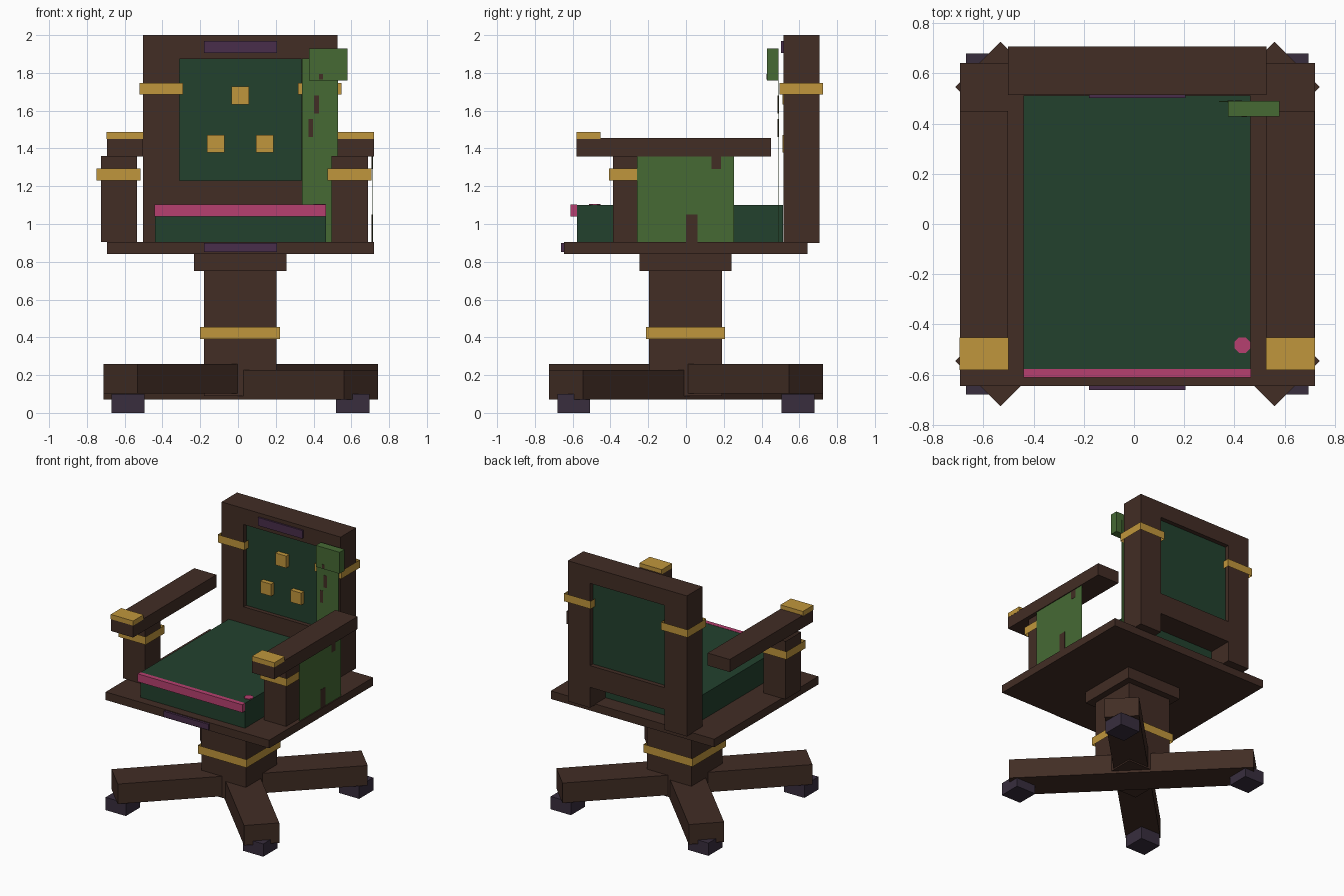
import bpy, bmesh, math

if "Cube" in bpy.data.objects:
    bpy.data.objects.remove(bpy.data.objects["Cube"])


def material(name, rgb):
    m = bpy.data.materials.new(name)
    m.diffuse_color = (*rgb, 1)
    m.use_nodes = True
    m.node_tree.nodes["Principled BSDF"].inputs["Base Color"].default_value = m.diffuse_color
    return m


WOOD = material("dark_wood", (0.054, 0.026, 0.018))
FABRIC = material("dark_green_fabric", (0.016, 0.053, 0.027))
GOLD = material("gold", (0.53, 0.305, 0.045))
MOSS = material("moss_green", (0.061, 0.144, 0.034))
PINK = material("pink", (0.47, 0.051, 0.16))
PURPLE = material("purple", (0.065, 0.027, 0.069))
CASTER = material("caster_grey", (0.040, 0.027, 0.048))


def finish(name, bm, mat):
    me = bpy.data.meshes.new(name)
    bm.to_mesh(me)
    bm.free()
    me.materials.append(mat)
    ob = bpy.data.objects.new(name, me)
    bpy.context.collection.objects.link(ob)
    return ob


def box(name, mat, x, y, z, open_ends=False):
    """Box from (min, max) pairs; open_ends removes the top and bottom."""
    bm = bmesh.new()
    bmesh.ops.create_cube(bm, size=1)
    for v in bm.verts:
        v.co = [(r[0] + r[1]) / 2 + c * (r[1] - r[0]) for c, r in zip(v.co, (x, y, z))]
    if open_ends:
        bm.normal_update()
        caps = [f for f in bm.faces if abs(f.normal.z) > 0.5]
        bmesh.ops.delete(bm, geom=caps, context='FACES_ONLY')
    return finish(name, bm, mat)


# Crossed base beams, one a little higher than the other
for name, angle, zc in (("base_beam_upper", 45, 0.18), ("base_beam_lower", -45, 0.148)):
    beam = box(name, WOOD, (-0.9, 0.9), (-0.127, 0.127), (-0.078, 0.078))
    beam.location = (0.014, 0, zc)
    beam.rotation_euler.z = math.radians(angle)

# Casters
for sx, x in (("left", (-0.67, -0.495)), ("right", (0.52, 0.695))):
    for sy, y in (("front", (-0.68, -0.507)), ("back", (0.505, 0.68))):
        box(f"caster_{sy}_{sx}", CASTER, x, y, (0, 0.10))

# Column
box("column", WOOD, (-0.18, 0.205), (-0.195, 0.19), (0.09, 0.76))
box("column_band", GOLD, (-0.20, 0.222), (-0.212, 0.207), (0.39, 0.455), True)
box("column_collar", WOOD, (-0.232, 0.257), (-0.246, 0.242), (0.75, 0.845))

# Seat
box("seat_board", WOOD, (-0.694, 0.721), (-0.645, 0.642), (0.842, 0.905))
box("seat_plaque", PURPLE, (-0.18, 0.206), (-0.662, -0.64), (0.853, 0.899))
box("seat_cushion", FABRIC, (-0.44, 0.465), (-0.578, 0.513), (0.90, 1.10))
box("cushion_trim", PINK, (-0.441, 0.466), (-0.612, -0.577), (1.04, 1.102))
bm = bmesh.new()
bmesh.ops.create_cone(bm, cap_ends=True, segments=8, radius1=0.034, radius2=0.034, depth=0.006)
button = finish("cushion_button", bm, PINK)
button.location = (0.432, -0.483, 1.102)
button.rotation_euler.z = math.radians(22.5)

# Arms
for side, dx in (("left", 0), ("right", 1.222)):
    def span(a, b):
        return (a + dx, b + dx)
    box(f"arm_post_{side}", WOOD, span(-0.726, -0.535), (-0.386, -0.195), (0.905, 1.36), True)
    box(f"arm_post_band_{side}", GOLD, span(-0.748, -0.515), (-0.407, -0.174), (1.23, 1.293), True)
    box(f"armrest_{side}", WOOD, span(-0.694, -0.502), (-0.58, 0.45), (1.357, 1.455))
    box(f"armrest_cap_{side}", GOLD, span(-0.695, -0.501), (-0.581, -0.452), (1.45, 1.487))

# Back frame
stiles = {"left": (-0.503, -0.311), "right": (0.336, 0.528)}
for side, x in stiles.items():
    box(f"back_stile_{side}", WOOD, x, (0.515, 0.707), (0.90, 2.0))
    box(f"back_band_{side}", GOLD, (x[0] - 0.019, x[1] + 0.019), (0.496, 0.726), (1.685, 1.747), True)
box("back_top_rail", WOOD, (-0.311, 0.336), (0.515, 0.707), (1.874, 2.0))
box("back_lower_rail", WOOD, (-0.311, 0.336), (0.515, 0.707), (1.06, 1.23))
box("back_panel", FABRIC, (-0.311, 0.336), (0.547, 0.672), (1.23, 1.874))
box("back_plaque", PURPLE, (-0.18, 0.206), (0.502, 0.52), (1.906, 1.97))

# Back studs
for i, (x, z) in enumerate(((0.012, 1.68), (-0.118, 1.425), (0.142, 1.425))):
    box(f"back_stud_{i + 1}", GOLD, (x - 0.047, x + 0.047), (0.512, 0.55), (z - 0.047, z + 0.047))

# Hanging moss on the back, with worn patches
box("back_moss", MOSS, (0.338, 0.529), (0.487, 0.491), (0.905, 1.875))
box("moss_clump", MOSS, (0.375, 0.58), (0.428, 0.49), (1.76, 1.928))
for i, (x, z) in enumerate((((0.402, 0.43), (1.585, 1.68)), ((0.372, 0.397), (1.46, 1.555)),
                            ((0.428, 0.45), (1.765, 1.795)))):
    y = (0.426, 0.429) if i == 2 else (0.485, 0.493)
    box(f"back_moss_patch_{i + 1}", WOOD, x, y, z)

# Hanging moss below the right armrest, with worn patches
box("arm_moss", MOSS, (0.709, 0.713), (-0.26, 0.254), (0.905, 1.358))
for i, (y, z) in enumerate((((0.0, 0.06), (0.905, 1.05)), ((0.135, 0.185), (1.29, 1.357)))):
    box(f"arm_moss_patch_{i + 1}", WOOD, (0.707, 0.715), y, z)
